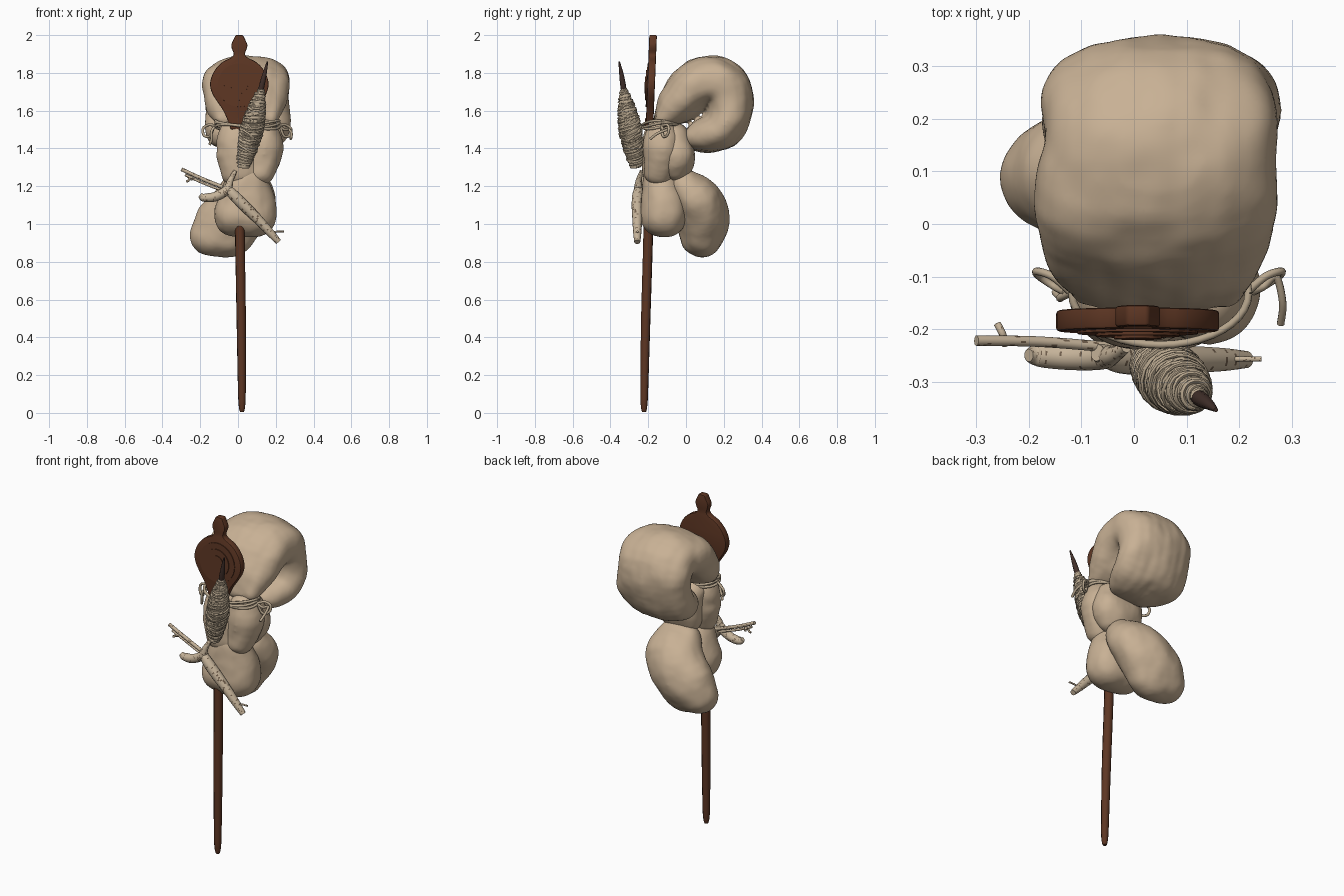
import bpy, bmesh, math, random
from mathutils import Vector, Matrix, noise

if "Cube" in bpy.data.objects:
    bpy.data.objects.remove(bpy.data.objects["Cube"])

random.seed(4)


def material(name, rgb):
    m = bpy.data.materials.new(name)
    m.diffuse_color = (*rgb, 1)
    m.use_nodes = True
    m.node_tree.nodes["Principled BSDF"].inputs["Base Color"].default_value = m.diffuse_color
    return m


WOOL = material("cream wool", (0.58, 0.44, 0.30))
YARN = material("spun yarn", (0.48, 0.385, 0.27))
WOOD = material("red brown wood", (0.11, 0.037, 0.017))
TIP = material("dark spindle wood", (0.055, 0.03, 0.024))
BARK = material("pale bark", (0.56, 0.45, 0.32))
SPECK = material("bark specks", (0.16, 0.11, 0.07))


def spline(pts, n):
    """Catmull-Rom interpolation of equal-length tuples."""
    p = [Vector(pts[0])] + [Vector(q) for q in pts] + [Vector(pts[-1])]
    out = []
    for a, b, c, d in zip(p, p[1:], p[2:], p[3:]):
        for i in range(n):
            t = i / n
            out.append(0.5 * (2 * b + (c - a) * t + (2 * a - 5 * b + 4 * c - d) * t * t
                              + (3 * b - a - 3 * c + d) * t ** 3))
    return out + [p[-1]]


def link(name, data, mat):
    o = bpy.data.objects.new(name, data)
    bpy.context.collection.objects.link(o)
    data.materials.append(mat)
    return o


def to_mesh(o):
    bpy.ops.object.select_all(action='DESELECT')
    o.select_set(True)
    bpy.context.view_layer.objects.active = o
    bpy.ops.object.convert(target='MESH')
    return bpy.context.object


def finish(o, angle=40):
    o = to_mesh(o)
    bpy.ops.object.shade_smooth_by_angle(angle=math.radians(angle))
    return o


def tube(name, pts, mat, n=6, res=3):
    """Round tube through points (x, y, z, radius)."""
    c = bpy.data.curves.new(name, 'CURVE')
    c.dimensions = '3D'
    c.bevel_depth, c.bevel_resolution, c.use_fill_caps = 1, res, True
    path = spline(pts, n) if n > 1 else pts
    s = c.splines.new('POLY')
    s.points.add(len(path) - 1)
    for sp, q in zip(s.points, path):
        sp.co = (q[0], q[1], q[2], 1)
        sp.radius = q[3]
    return finish(link(name, c, mat), 60)


def wool(name, pts, n=4, side=.86):
    """Soft lobe swept through points (x, y, z, radius, half width)."""
    bm = bmesh.new()
    for x, y, z, r, w in spline(pts, n):
        d = w - side * r
        for k in (-1, -0.7, -0.35, 0, 0.35, 0.7, 1) if w - r > 0.01 else (0,):
            bmesh.ops.create_icosphere(bm, subdivisions=3, radius=r * (1 - (1 - side) * k * k),
                                       matrix=Matrix.Translation((x + k * max(d, 0), y, z)))
    me = bpy.data.meshes.new(name)
    bm.to_mesh(me)
    o = link(name, me, WOOL)
    m = o.modifiers.new("merge", 'REMESH')
    m.mode, m.voxel_size = 'VOXEL', 0.012
    m = o.modifiers.new("soften", 'SMOOTH')
    m.factor, m.iterations = 0.5, 6
    o = to_mesh(o)
    for v, nrm in [(v, v.normal.copy()) for v in o.data.vertices]:
        v.co += nrm * (0.010 * noise.noise(v.co * 8) + 0.002 * noise.noise(v.co * 18))
    finish(o, 180)


# Wool: large folded top lobe, tied middle, lower front and back lobes
wool("wool_top", [(0.04, -0.12, 1.56, .055, .17), (0.04, -0.04, 1.64, .11, .215),
                  (0.04, 0.05, 1.735, .135, .235), (0.05, 0.14, 1.76, .135, .225),
                  (0.05, 0.22, 1.71, .135, .225), (0.05, 0.23, 1.60, .125, .225),
                  (0.05, 0.19, 1.505, .115, .225), (0.05, 0.12, 1.475, .10, .2),
                  (0.05, 0.05, 1.46, .07, .15)], side=.76)
wool("wool_middle_left", [(0, -.135, 1.49, .075, .1), (0, -.13, 1.40, .110, .12),
                          (0.02, -.145, 1.28, .09, .11)])
wool("wool_middle_right", [(.13, -.135, 1.49, .075, .08), (.14, -.125, 1.40, .104, .104),
                           (.115, -.145, 1.28, .08, .08)])
wool("wool_middle_back", [(.06, -.06, 1.45, .09, .14), (.08, -.05, 1.36, .1, .155),
                          (.07, -.05, 1.30, .08, .13)])
wool("wool_bottom_front", [(.05, -.14, 1.24, .09, .10), (.045, -.12, 1.12, .124, .15),
                           (.04, -.118, 1.05, .128, .168)], side=.95)
wool("wool_bottom_back", [(.05, 0, 1.2, .09, .13), (.03, .065, 1.12, .13, .165),
                          (-.04, .09, 1.02, .14, .185), (-.08, .085, .94, .12, .175)])

# Distaff rod
tube("distaff_rod", [(.021, -.222, .006, .011), (.021, -.222, .035, .017), (.0205, -.221, .12, .021),
                     (.017, -.213, .5, .025), (.010, -.200, .95, .026), (.004, -.188, 1.56, .028)], WOOD)

# Distaff paddle: half outline (z, half width) mirrored and extruded
half = spline([(1.5, .045, 0), (1.54, .058, 0), (1.6, .085, 0), (1.645, .115, 0), (1.69, .143, 0),
               (1.74, .155, 0), (1.79, .143, 0), (1.83, .118, 0), (1.86, .085, 0), (1.88, .045, 0),
               (1.9, .03, 0), (1.93, .04, 0), (1.95, .042, 0), (1.97, .034, 0), (2.0, .02, 0)], 3)


def lean(z):
    return -.188 + (z - 1.55) * 0.04


bm = bmesh.new()
ring = [(w, z) for z, w, _ in half] + [(-w, z) for z, w, _ in reversed(half)]
f = bm.faces.new([bm.verts.new((.007 + x, lean(z) - .024, z)) for x, z in ring])
ext = bmesh.ops.extrude_face_region(bm, geom=[f])
bmesh.ops.translate(bm, vec=(0, .04, 0), verts=[v for v in ext["geom"] if isinstance(v, bmesh.types.BMVert)])
bmesh.ops.recalc_face_normals(bm, faces=bm.faces)
me = bpy.data.meshes.new("distaff_paddle")
bm.to_mesh(me)
paddle = link("distaff_paddle", me, WOOD)
b = paddle.modifiers.new("round", 'BEVEL')
b.width, b.segments = .006, 2
finish(paddle)

# Turned steps on the paddle face
for i, r in enumerate((.115, .08, .045)):
    bpy.ops.mesh.primitive_cylinder_add(vertices=48, radius=r, depth=.012,
                                        location=(.007, -.203 - .005 * i, 1.735),
                                        rotation=(math.radians(90) - .04, 0, 0))
    o = bpy.context.object
    o.name = "paddle_step"
    o.data.materials.append(WOOD)
    finish(o)

# Spindle: yarn core, crossing yarn windings and a dark tip
base, top = Vector((.026, -.262, 1.30)), Vector((.125, -.332, 1.72))
axis = top - base
u = axis.normalized().cross(Vector((0, 1, 0))).normalized()
v = axis.normalized().cross(u)
cop = [(0, .026), (.1, .040), (.25, .051), (.45, .060), (.6, .056), (.8, .040), (1, .014)]


def cop_radius(t):
    t = min(max(t, 0), 1)
    for (a, ra), (c, rc) in zip(cop, cop[1:]):
        if t <= c:
            return ra + (rc - ra) * (t - a) / (c - a)


tube("spindle_core", [(*(base + axis * t), r - .002) for t, r in cop], YARN, 4, 6)
for name, turns, tilt in (("yarn_winding", 27, .025), ("yarn_crossing", 13, .07), ("yarn_loose", 8, -.08)):
    pts = []
    phase = random.uniform(0, 6)
    for i in range(turns * 18 + 1):
        a = i * math.tau / 18
        s = i / (turns * 18)
        t = s + tilt * math.sin(a + phase + 5 * s) * math.sin(math.pi * s)
        r = cop_radius(t) + .002 * math.sin(a * .37)
        pts.append((*(base + axis * t + (u * math.cos(a) + v * math.sin(a)) * r), .0052))
    tube(name, pts, YARN, 1, 1)
tube("spindle_tip", [(.115, -.325, 1.68, .014), (.128, -.334, 1.74, .015), (.142, -.343, 1.80, .011),
                     (.156, -.354, 1.86, .004)], TIP)

# Cord around the neck with a bow on each side
for k in range(3):
    ring = []
    for i in range(41):
        a = i * math.tau / 40
        ring.append((.05 + .168 * math.cos(a), -.132 + .098 * math.sin(a),
                     1.525 + .010 * (k - 1) + .012 * math.sin(2 * a + k), .0075))
    tube("neck_cord", ring, YARN, 1, 2)
for side, cx in ((1, .215), (-1, -.12)):
    def bow(pts):
        tube("cord_bow", [(cx + side * x, y, z, .0075) for x, y, z in pts], YARN, 6, 2)
    bow([(0, -.13, 1.52), (.035, -.10, 1.525), (.065, -.09, 1.505), (.06, -.10, 1.47),
         (.03, -.12, 1.465), (.01, -.13, 1.51)])
    bow([(0, -.13, 1.52), (.03, -.12, 1.50), (.055, -.10, 1.50), (.068, -.15, 1.48),
         (.064, -.19, 1.45)] if side > 0 else
        [(0, -.13, 1.52), (.02, -.14, 1.49), (.02, -.14, 1.45), (.03, -.13, 1.42)])

# Forked twig with speckled bark
twig = [
    ("twig_stem", [(-.07, -.245, 1.205, .016), (-.03, -.255, 1.16, .028), (.03, -.258, 1.10, .030),
                   (.11, -.258, 1.02, .026), (.17, -.258, .955, .022), (.215, -.258, .905, .016)]),
    ("twig_arm", [(-.2, -.25, 1.155, .012), (-.18, -.25, 1.14, .022), (-.12, -.253, 1.145, .025),
                  (-.06, -.253, 1.18, .024), (-.04, -.25, 1.23, .016), (-.015, -.235, 1.28, .010)]),
    ("thin_stick", [(-.3, -.222, 1.29, .010), (-.18, -.224, 1.235, .010), (-.04, -.235, 1.18, .010)]),
    ("thin_stick_lower", [(-.28, -.222, 1.26, .007), (-.18, -.224, 1.215, .007), (-.05, -.235, 1.165, .007)]),
    ("stick_peg", [(-.26, -.19, 1.245, .007), (-.25, -.21, 1.25, .007), (-.245, -.23, 1.235, .007)]),
    ("stick_hook", [(-.255, -.222, 1.25, .006), (-.262, -.222, 1.23, .006), (-.275, -.222, 1.225, .006)]),
    ("twig_peg", [(.18, -.257, .955, .005), (.21, -.257, .96, .005), (.243, -.257, .96, .005)]),
]
for name, pts in twig:
    o = tube(name, pts, BARK, 14, 6)
    o.data.materials.append(SPECK)
    for p in o.data.polygons:
        if len(p.vertices) == 4 and random.random() < .1:
            p.material_index = 1
